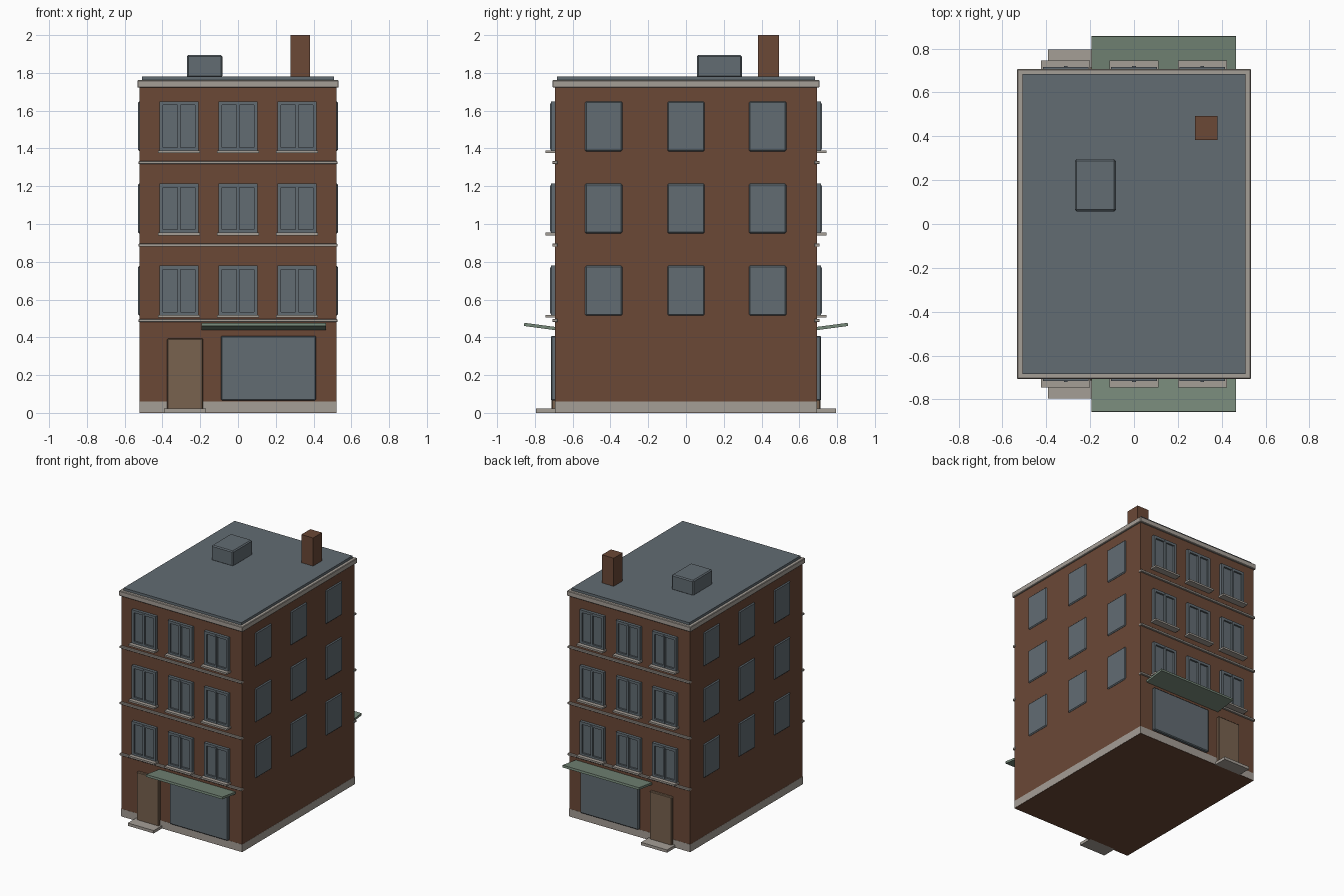
import bpy, bmesh
from mathutils import Vector

if "Cube" in bpy.data.objects:
    bpy.data.objects.remove(bpy.data.objects["Cube"])


def mat(name, rgb):
    m = bpy.data.materials.new(name)
    m.diffuse_color = (*rgb, 1.0)
    m.use_nodes = True
    m.node_tree.nodes["Principled BSDF"].inputs["Base Color"].default_value = m.diffuse_color
    return m


BRICK = mat("brick brown", (0.145, 0.065, 0.037))
STONE = mat("stone grey", (0.376, 0.342, 0.305))
SLATE = mat("slate blue grey", (0.122, 0.150, 0.171))
WOOD = mat("door brown", (0.188, 0.122, 0.078))
GREEN = mat("awning green", (0.181, 0.246, 0.191))


def finish(name, bm, material, bevel=0.0):
    bmesh.ops.recalc_face_normals(bm, faces=bm.faces)
    me = bpy.data.meshes.new(name)
    bm.to_mesh(me)
    bm.free()
    me.materials.append(material)
    ob = bpy.data.objects.new(name, me)
    bpy.context.collection.objects.link(ob)
    if bevel:
        b = ob.modifiers.new("bevel", 'BEVEL')
        b.width = bevel
        b.segments = 1
    return ob


def add_box(bm, x, y, z):
    vs = bmesh.ops.create_cube(bm, size=1.0)["verts"]
    for v in vs:
        v.co = Vector([(r[0] + r[1]) / 2 + c * abs(r[1] - r[0])
                       for r, c in zip((x, y, z), v.co)])


def box(name, x, y, z, material, bevel=0.0):
    bm = bmesh.new()
    add_box(bm, x, y, z)
    return finish(name, bm, material, bevel)


W, D = 0.521, 0.693          # half width and half depth of the walls
FLOORS = (0.515, 0.95, 1.385)
WIN_H = 0.264

# main volume, plinth, cornice and roof
box("walls", (-W, W), (-D, D), (0, 1.73), BRICK)
box("plinth", (-W - .001, W + .001), (-D - .001, D + .001), (0.002, 0.06), STONE)
box("cornice", (-0.533, 0.533), (-0.707, 0.707), (1.722, 1.762), STONE, 0.004)
box("roof", (-0.508, 0.508), (-0.684, 0.684), (1.755, 1.781), SLATE)
box("skylight", (-0.27, -0.083), (0.057, 0.296), (1.775, 1.895), SLATE, 0.008)
box("chimney", (0.279, 0.38), (0.382, 0.492), (1.775, 2.0), BRICK)

# front and back share the same layout, mirrored in depth
for s, side in ((-1, "front"), (1, "back")):
    def yr(a, b):
        return (s * a, s * b)

    # string courses
    for z in (0.489, 0.888, 1.325):
        box(side + "_band", (-0.526, 0.526), yr(0.68, 0.708), (z - .008, z + .008), STONE, 0.002)

    # windows: glass, frame bars and a slightly prouder mullion, with a sill
    for z in FLOORS:
        for cx in (-0.312, 0.0, 0.312):
            x0, x1, z1 = cx - 0.104, cx + 0.104, z + WIN_H
            box(side + "_window_glass", (x0 + .01, x1 - .01), yr(0.68, 0.703),
                (z + .01, z1 - .01), SLATE)
            bm = bmesh.new()
            t = 0.02
            add_box(bm, (x0, x0 + t), yr(0.68, 0.716), (z, z1))
            add_box(bm, (x1 - t, x1), yr(0.68, 0.716), (z, z1))
            add_box(bm, (x0 + t, x1 - t), yr(0.68, 0.716), (z, z + t))
            add_box(bm, (x0 + t, x1 - t), yr(0.68, 0.716), (z1 - t, z1))
            add_box(bm, (cx - .008, cx + .008), yr(0.68, 0.72), (z + .01, z1 - .01))
            finish(side + "_window_frame", bm, SLATE)
            box(side + "_window_sill", (cx - .112, cx + .112), yr(0.68, 0.745),
                (z - .010, z + .004), STONE)

    # shop front
    box(side + "_shop_window", (-0.09, 0.413), yr(0.68, 0.716), (0.065, 0.408), SLATE, 0.006)
    box(side + "_door", (-0.375, -0.185), yr(0.68, 0.713), (0.015, 0.394), WOOD, 0.005)
    box(side + "_door_step", (-0.393, -0.17), yr(0.68, 0.795), (0, 0.022), STONE)

    # awning tilted up towards its outer edge
    bm = bmesh.new()
    prof = ((0.685, 0.437), (0.858, 0.460), (0.856, 0.477), (0.685, 0.454))
    f = bm.faces.new([bm.verts.new((-0.193, s * y, z)) for y, z in prof])
    ext = bmesh.ops.extrude_face_region(bm, geom=[f])["geom"]
    bmesh.ops.translate(bm, vec=(0.658, 0, 0),
                        verts=[g for g in ext if isinstance(g, bmesh.types.BMVert)])
    if len(bm.faces) == 5:
        bm.faces.new(f.verts)
    finish(side + "_awning", bm, GREEN)

# side wall windows
for s, side in ((-1, "left"), (1, "right")):
    for z in FLOORS:
        for cy in (-0.436, 0.0, 0.432):
            box(side + "_window", (s * 0.50, s * 0.529), (cy - .099, cy + .099),
                (z, z + WIN_H), SLATE, 0.007)
